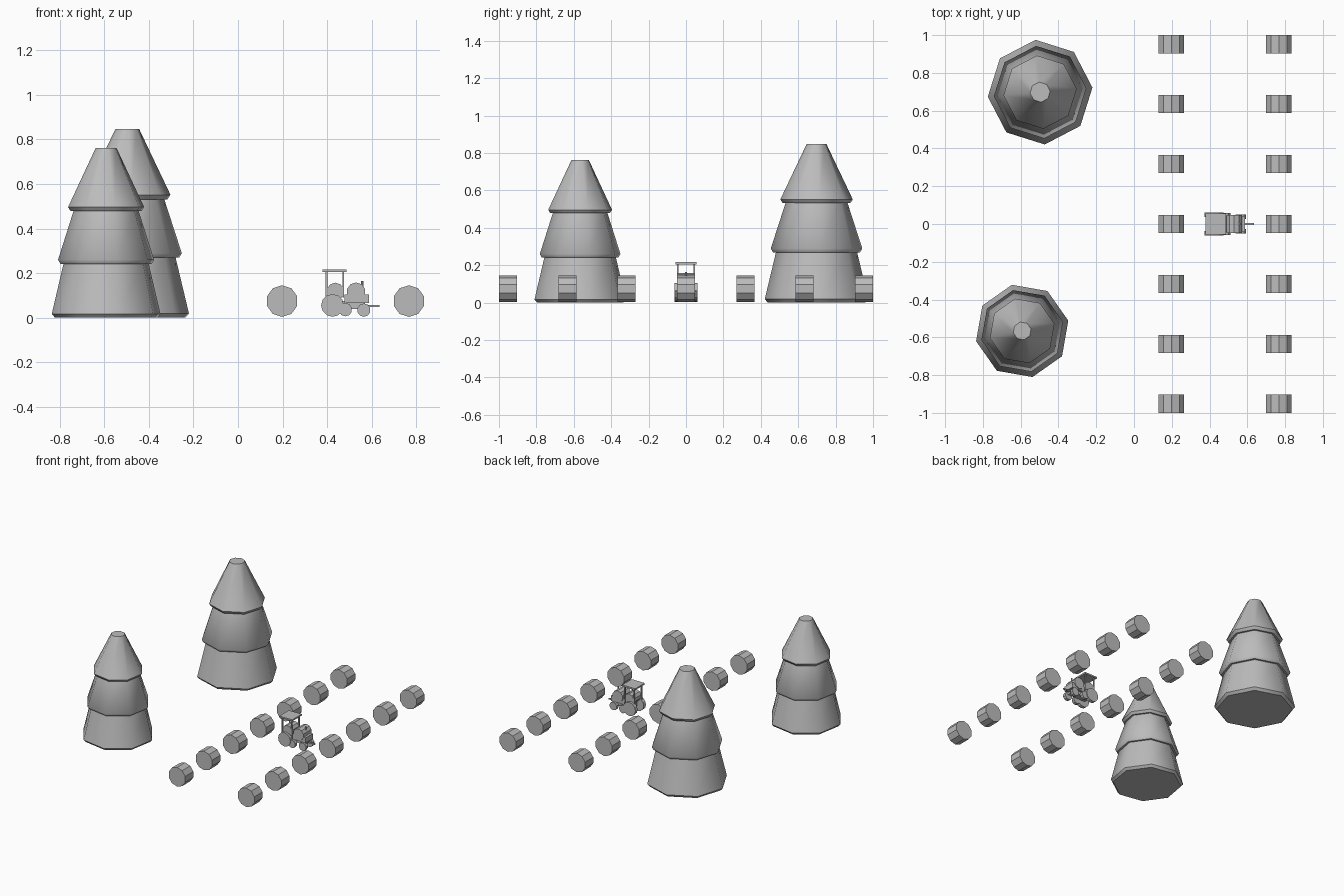
import bpy, math

if "Cube" in bpy.data.objects:
    bpy.data.objects.remove(bpy.data.objects["Cube"])

grey = bpy.data.materials.new("plain grey")
grey.diffuse_color = (0.5, 0.5, 0.5, 1)
grey.use_nodes = True
grey.node_tree.nodes["Principled BSDF"].inputs["Base Color"].default_value = grey.diffuse_color


def finish(ob, name):
    ob.name = name
    ob.data.materials.append(grey)
    return ob


def drum(name, x, y, z, r, width, sides=10):
    """Cylinder lying along y, with a corner pointing up."""
    bpy.ops.mesh.primitive_cylinder_add(vertices=sides, radius=r, depth=width,
                                        location=(x, y, z), rotation=(math.pi / 2, 0, 0))
    return finish(bpy.context.object, name)


def box(name, x0, x1, y0, y1, z0, z1):
    bpy.ops.mesh.primitive_cube_add(size=1, location=((x0 + x1) / 2, (y0 + y1) / 2, (z0 + z1) / 2))
    ob = bpy.context.object
    ob.scale = (x1 - x0, y1 - y0, z1 - z0)
    return finish(ob, name)


# Three-tier fir: eight-sided rings stacked from the ground to a flat tip
FIR = [(0.235, 0.0), (0.25, 0.017), (0.196, 0.242), (0.21, 0.242), (0.221, 0.26),
       (0.15, 0.478), (0.163, 0.478), (0.175, 0.496), (0.048, 0.762)]


def fir_tree(name, x, y, scale, turn):
    n = 8
    verts = [(r * math.cos(math.tau * i / n), r * math.sin(math.tau * i / n), z)
             for r, z in FIR for i in range(n)]
    faces = [(k * n + i, k * n + (i + 1) % n, (k + 1) * n + (i + 1) % n, (k + 1) * n + i)
             for k in range(len(FIR) - 1) for i in range(n)]
    faces += [tuple(reversed(range(n))), tuple(range(len(verts) - n, len(verts)))]
    mesh = bpy.data.meshes.new(name)
    mesh.from_pydata(verts, [], faces)
    ob = bpy.data.objects.new(name, mesh)
    bpy.context.collection.objects.link(ob)
    ob.location = (x, y, 0)
    ob.scale = (scale,) * 3
    ob.rotation_euler.z = math.radians(turn)
    finish(ob, name)
    bpy.ops.object.select_all(action='DESELECT')
    ob.select_set(True)
    bpy.context.view_layer.objects.active = ob
    bpy.ops.object.shade_smooth_by_angle(angle=math.radians(50))


fir_tree("small_fir", -0.592, -0.566, 1.0, 12.6)
fir_tree("large_fir", -0.497, 0.698, 1.112, 5)

# Two rows of seven drums
for x in (0.198, 0.767):
    for i in range(-3, 4):
        drum("row_drum", x, i * 0.3173, 0.0745, 0.071, 0.096)

# Tractor wheels, mirrored left and right
for s in (-1, 1):
    drum("rear_wheel", 0.424, s * 0.049, 0.055, 0.051, 0.026, 12)
    drum("middle_wheel", 0.482, s * 0.045, 0.036, 0.030, 0.024)
    drum("front_wheel", 0.565, s * 0.038, 0.034, 0.030, 0.024)
    # Canopy posts
    for x in (0.397, 0.472):
        box("canopy_post", x - 0.004, x + 0.004, s * 0.043 - 0.004, s * 0.043 + 0.004, 0.09, 0.206)

# Tractor body
drum("seat_drum", 0.437, 0, 0.117, 0.040, 0.09)
drum("engine_drum", 0.530, 0, 0.115, 0.043, 0.096)
box("engine_block", 0.478, 0.587, -0.042, 0.042, 0.065, 0.104)
box("chassis", 0.42, 0.57, -0.026, 0.026, 0.04, 0.075)
box("front_bar", 0.504, 0.634, -0.004, 0.004, 0.049, 0.058)
box("canopy", 0.379, 0.486, -0.056, 0.056, 0.205, 0.216)

# Exhaust pipe
bpy.ops.mesh.primitive_cylinder_add(vertices=8, radius=0.006, depth=0.06, location=(0.558, 0, 0.134))
finish(bpy.context.object, "exhaust_pipe")
